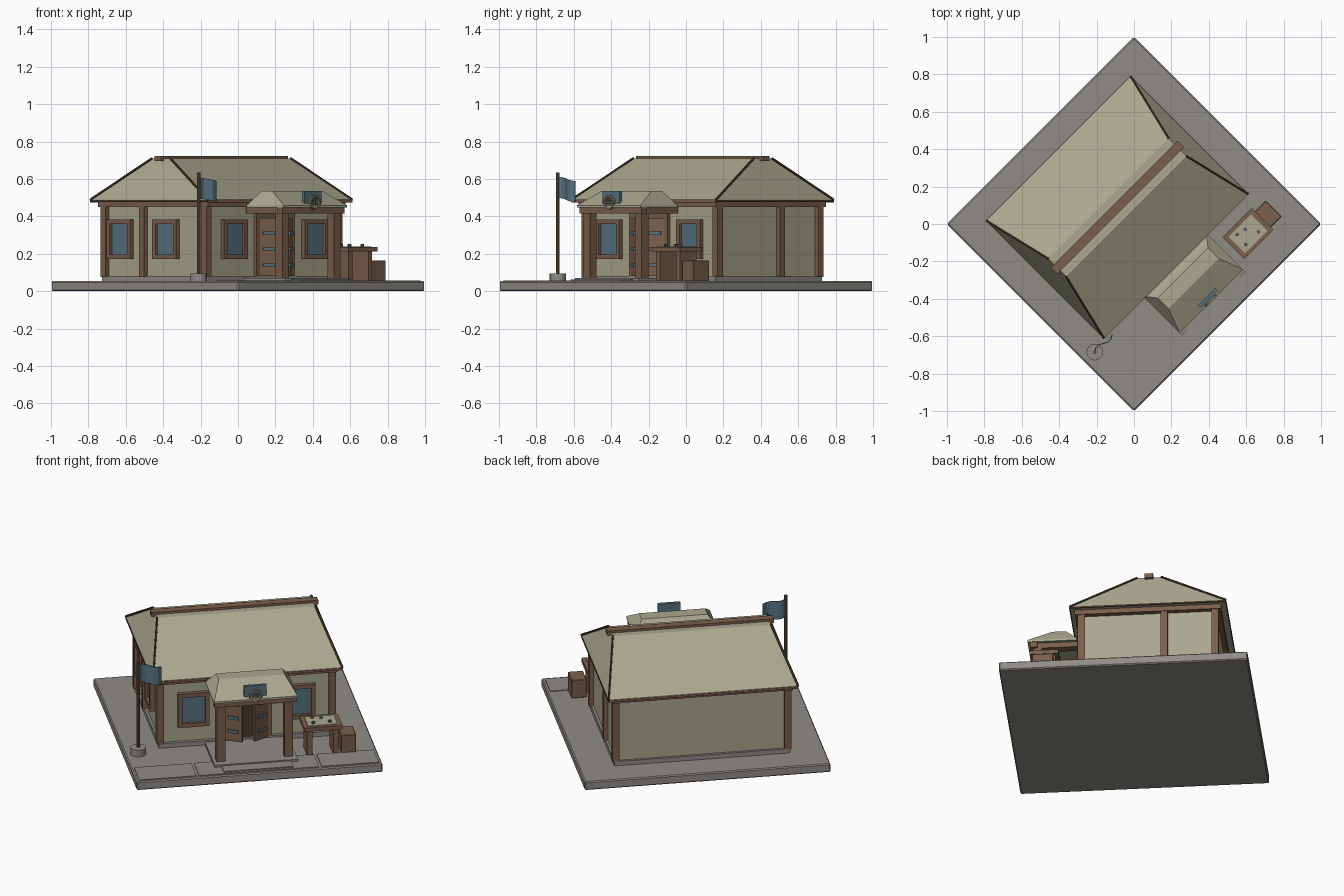
import bpy, bmesh, math
from mathutils import Matrix, Vector

if "Cube" in bpy.data.objects:
    bpy.data.objects.remove(bpy.data.objects["Cube"])

# Everything is laid out square to the axes, then turned 45 degrees at the end
TURN = Matrix.Rotation(math.radians(45), 4, 'Z')


def material(name, rgb):
    m = bpy.data.materials.new(name)
    m.diffuse_color = (*rgb, 1)
    m.use_nodes = True
    m.node_tree.nodes["Principled BSDF"].inputs["Base Color"].default_value = m.diffuse_color
    return m


PLASTER = material("plaster", (0.40, 0.385, 0.27))
ROOF = material("roof_cream", (0.41, 0.395, 0.275))
WOOD = material("brown_wood", (0.20, 0.115, 0.07))
DARK = material("dark_wood", (0.06, 0.038, 0.022))
BLUE = material("slate_blue", (0.095, 0.17, 0.22))
STONE = material("grey_stone", (0.28, 0.265, 0.24))
BRASS = material("dull_brass", (0.24, 0.21, 0.13))


def add(name, bm, mat):
    bmesh.ops.recalc_face_normals(bm, faces=bm.faces)
    me = bpy.data.meshes.new(name)
    bm.to_mesh(me)
    bm.free()
    me.materials.append(mat)
    ob = bpy.data.objects.new(name, me)
    bpy.context.collection.objects.link(ob)
    return ob


def box(name, x, y, z, mat, bevel=0):
    bm = bmesh.new()
    size = Matrix.Diagonal((x[1] - x[0], y[1] - y[0], z[1] - z[0], 1))
    mid = Matrix.Translation((sum(x) / 2, sum(y) / 2, sum(z) / 2))
    bmesh.ops.create_cube(bm, size=1, matrix=mid @ size)
    ob = add(name, bm, mat)
    if bevel:
        mod = ob.modifiers.new("bevel", 'BEVEL')
        mod.width, mod.segments = bevel, 1
    return ob


def post(name, x, y, w, z, mat=WOOD):
    return box(name, (x - w / 2, x + w / 2), (y - w / 2, y + w / 2), z, mat)


def rod(name, a, b, r, mat, sides=8):
    a, b = Vector(a), Vector(b)
    bm = bmesh.new()
    rot = (b - a).to_track_quat('Z', 'Y').to_matrix().to_4x4()
    bmesh.ops.create_cone(bm, cap_ends=True, segments=sides, radius1=r, radius2=r,
                          depth=(b - a).length,
                          matrix=Matrix.Translation((a + b) / 2) @ rot)
    return add(name, bm, mat)


def hip_roof(name, low, high, z0, lip, z1, mat):
    """Solid hipped roof; low and high are (x0, x1, y0, y1) rectangles."""
    bm = bmesh.new()
    rings = []
    for (x0, x1, y0, y1), z in ((low, z0), (low, z0 + lip), (high, z1)):
        rings.append([bm.verts.new((x, y, z)) for x, y in
                      ((x0, y0), (x1, y0), (x1, y1), (x0, y1))])
    for a, b in zip(rings, rings[1:]):
        for i in range(4):
            j = (i + 1) % 4
            bm.faces.new((a[i], a[j], b[j], b[i]))
    bm.faces.new(rings[0])
    bm.faces.new(rings[2])
    return add(name, bm, mat)


def window(name, at, side):
    """Framed window facing -y, or -x when side is True."""
    w, h, t, zc = 0.09, 0.105, 0.024, 0.278
    parts = [box(name + "_glass", (-w + t, w - t), (-0.008, 0.01), (zc - h + t, zc + h - t), BLUE)]
    for s in (-1, 1):
        a, b = sorted((s * w, s * (w - t)))
        parts.append(box(name + "_jamb", (a, b), (-0.025, 0.01), (zc - h, zc + h), WOOD))
        a, b = sorted((zc + s * h, zc + s * (h - t)))
        parts.append(box(name + "_rail", (-w + t, w - t), (-0.025, 0.01), (a, b), WOOD))
    turn = Matrix.Rotation(-math.pi / 2 if side else 0, 4, 'Z')
    for p in parts:
        p.data.transform(Matrix.Translation((*at, 0)) @ turn)


# Ground slab, paving and steps
H = 0.7071
G = 0.053
box("ground_slab", (-H, H), (-H, H), (0, G), STONE, 0.006)
for x in ((-0.69, -0.36), (-0.345, 0.345), (0.36, 0.69)):
    box("paving_slab", x, (-0.69, -0.52), (G - 0.01, G + 0.004), STONE)
box("porch_floor", (-0.24, 0.24), (-0.6, -0.27), (G - 0.01, 0.07), STONE)
box("porch_step", (-0.2, 0.2), (-0.675, -0.59), (G - 0.01, 0.063), STONE)
box("foundation", (-0.505, 0.505), (-0.285, 0.525), (G - 0.01, 0.08), STONE)

# House body, corner and side posts, top beams
box("walls", (-0.49, 0.49), (-0.265, 0.51), (0.07, 0.48), PLASTER)
for x in (-0.495, 0.495):
    for y in (-0.255, 0.215, 0.505):
        post("wall_post", x, y, 0.04, (0.075, 0.46))
    box("side_beam", (x - 0.025, x + 0.025), (-0.29, 0.54), (0.45, 0.481), WOOD)
for y in (-0.27, 0.515):
    box("long_beam", (-0.52, 0.52), (y - 0.022, y + 0.022), (0.45, 0.481), WOOD)

# Main roof with hip trims, eave trims and ridge beam
low, high = (-0.545, 0.545, -0.318, 0.57), (-0.455, 0.455, 0.058, 0.194)
hip_roof("main_roof", low, high, 0.479, 0.01, 0.708, ROOF)
for i in (0, 1):
    for j in (2, 3):
        rod("hip_trim", (low[i], low[j], 0.489), (high[i], high[j], 0.71), 0.007, DARK, 6)
    box("end_eave_trim", (low[i] - 0.003, low[i] + 0.003), low[2:], (0.477, 0.487), DARK)
    y = low[2 + i]
    box("long_eave_trim", low[:2], (y - 0.003, y + 0.003), (0.474, 0.486), WOOD)
box("ridge_beam", (-0.48, 0.48), (0.102, 0.15), (0.695, 0.722), WOOD)

# Windows on the front and the left end
for x in (-0.305, 0.305):
    window("front_window", (x, -0.265), False)
for y in (0.39, 0.044):
    window("end_window", (-0.49, y), True)

# Porch posts, beams and roof
for x in (-0.195, 0.195):
    post("porch_post", x, -0.53, 0.05, (0.06, 0.43))
    box("porch_side_beam", (x - 0.025, x + 0.025), (-0.555, -0.28), (0.415, 0.45), WOOD)
box("porch_front_beam", (-0.235, 0.235), (-0.57, -0.53), (0.415, 0.45), WOOD)
hip_roof("porch_roof", (-0.24, 0.24, -0.585, -0.305), (-0.19, 0.19, -0.45, -0.37),
         0.447, 0.012, 0.535, ROOF)

# Sign board with a spoked wheel
box("sign_board", (-0.065, 0.065), (-0.568, -0.55), (0.447, 0.535), BLUE)
cy, cz, R, N = -0.58, 0.476, 0.034, 16
bm = bmesh.new()
ring = []
for i in range(N):
    a = 2 * math.pi * i / N
    ring.append([bm.verts.new((r * math.cos(a), cy + d, cz + r * math.sin(a)))
                 for r, d in ((R - 0.005, -0.007), (R + 0.005, -0.007),
                              (R + 0.005, 0.007), (R - 0.005, 0.007))])
for i in range(N):
    a, b = ring[i], ring[(i + 1) % N]
    for k in range(4):
        bm.faces.new((a[k], a[(k + 1) % 4], b[(k + 1) % 4], b[k]))
add("wheel_rim", bm, BRASS)
for k in range(3):
    a = math.pi / 2 + k * math.pi / 3
    d = Vector((math.cos(a), 0, math.sin(a))) * R
    c = Vector((0, cy, cz))
    rod("wheel_spoke", c - d, c + d, 0.004, BRASS, 6)

# Doorway with two leaves standing ajar
box("door_opening", (-0.12, 0.12), (-0.272, -0.26), (0.08, 0.4), DARK)
box("door_lintel", (-0.145, 0.145), (-0.285, -0.26), (0.39, 0.415), WOOD)
for s in (-1, 1):
    post("door_jamb", s * 0.132, -0.273, 0.025, (0.08, 0.4))
    leaf = [box("door_leaf", (0, 0.1), (-0.008, 0.008), (0.08, 0.39), WOOD)]
    for z in (0.14, 0.225, 0.31):
        leaf.append(box("door_strap", (0.015, 0.08), (-0.016, 0.014), (z - 0.009, z + 0.009), BLUE))
    place = Matrix.Translation((s * 0.12, -0.285, 0)) @ Matrix.Diagonal((-s, 1, 1, 1))
    for p in leaf:
        p.data.transform(place @ Matrix.Rotation(math.radians(-30), 4, 'Z'))
        if s > 0:
            p.data.flip_normals()

# Flagpole with a waving flag
px, py = -0.633, -0.336
rod("flagpole_base", (px, py, G - 0.01), (px, py, 0.095), 0.044, STONE, 16)
rod("flagpole", (px, py, 0.09), (px, py, 0.635), 0.009, WOOD, 10)
bm = bmesh.new()
cols = []
for t in range(7):
    x, y = px + t * 0.022, py + 0.014 * math.sin(t * 1.05)
    drop = 0.004 * t
    cols.append([bm.verts.new((x, y + o, z - drop)) for o, z in
                 ((-0.003, 0.5), (0.003, 0.5), (0.003, 0.612), (-0.003, 0.612))])
for a, b in zip(cols, cols[1:]):
    for k in range(4):
        bm.faces.new((a[k], a[(k + 1) % 4], b[(k + 1) % 4], b[k]))
bm.faces.new(cols[0])
bm.faces.new(cols[-1])
add("flag", bm, BLUE)

# Table with a chart and markers, and a crate beside it
box("table_top", (0.285, 0.505), (-0.55, -0.385), (0.212, 0.236), WOOD)
box("table_chart", (0.31, 0.48), (-0.53, -0.405), (0.23, 0.24), ROOF)
for x in (0.32, 0.47):
    box("table_leg", (x - 0.015, x + 0.015), (-0.53, -0.405), (G, 0.215), WOOD)
for x, y, m in ((0.345, -0.5, BLUE), (0.4, -0.44, BLUE), (0.44, -0.5, WOOD), (0.35, -0.43, WOOD)):
    rod("table_marker", (x, y, 0.238), (x, y, 0.252), 0.009, m, 8)
box("crate", (0.5, 0.587), (-0.53, -0.41), (G, 0.165), WOOD, 0.003)

# Turn the whole scene
for ob in bpy.context.collection.objects:
    ob.matrix_world = TURN @ ob.matrix_world
